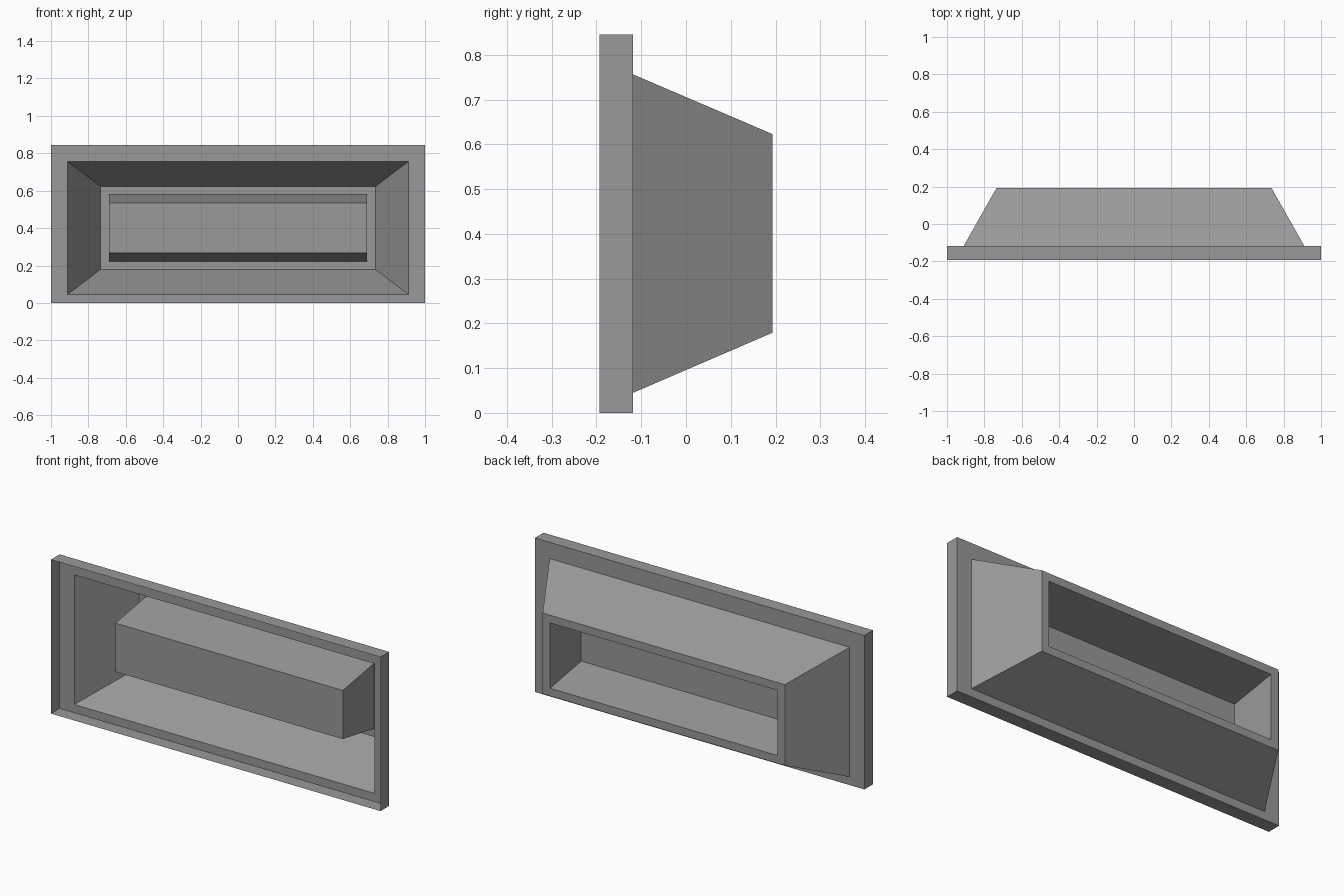
import bpy, bmesh

if "Cube" in bpy.data.objects:
    bpy.data.objects.remove(bpy.data.objects["Cube"])

# One flat grey for the whole housing
grey = bpy.data.materials.new("mid_grey")
grey.diffuse_color = (0.32, 0.32, 0.32, 1)
grey.use_nodes = True
grey.node_tree.nodes["Principled BSDF"].inputs["Base Color"].default_value = grey.diffuse_color


def shell(name, rings, cap=False):
    """Open sheet through rectangular rings (half_width, z_low, z_high, y)."""
    bm = bmesh.new()
    loops = [[bm.verts.new((x, y, z)) for x, z in ((-w, lo), (w, lo), (w, hi), (-w, hi))]
             for w, lo, hi, y in rings]
    for a, b in zip(loops, loops[1:]):
        for i in range(4):
            j = (i + 1) % 4
            bm.faces.new((b[i], b[j], a[j], a[i]))
    if cap:
        bm.faces.new(loops[-1][::-1])
    mesh = bpy.data.meshes.new(name)
    bm.to_mesh(mesh)
    bm.free()
    mesh.materials.append(grey)
    obj = bpy.data.objects.new(name, mesh)
    bpy.context.collection.objects.link(obj)
    return obj


FRONT, FLANGE, BACK, BOX_FRONT = -0.193, -0.118, 0.193, -0.077

outer = (1.0, 0.0, 0.845)
opening = (0.911, 0.045, 0.756)
back_edge = (0.735, 0.179, 0.623)
recess = (0.69, 0.222, 0.58)
box_face = (0.69, 0.268, 0.535)

# Thin rim wall, open at the front, with the flat flange behind it
shell("rim_frame", [(*outer, FRONT), (*outer, FLANGE), (*opening, FLANGE)])
# Tapered surround and the flat border at the back
shell("tapered_surround", [(*opening, FLANGE), (*back_edge, BACK), (*recess, BACK)])
# Box pushed forward from the back, open behind and closed in front
shell("inner_box", [(*recess, BACK), (*box_face, BOX_FRONT)], cap=True)
